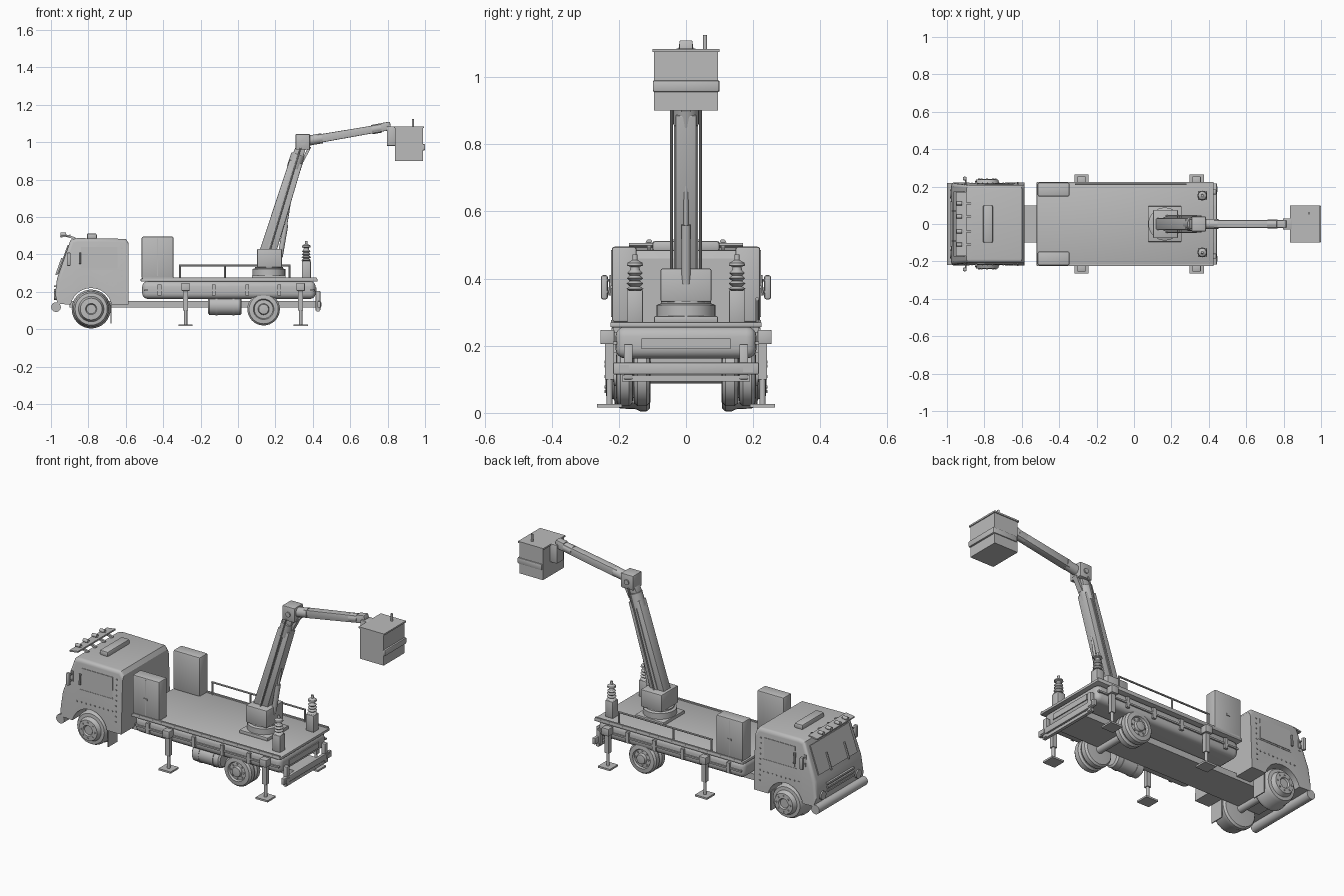
import bpy, bmesh, math
from mathutils import Vector, Matrix

grey = bpy.data.materials.new("plain_grey")
grey.diffuse_color = (0.5, 0.5, 0.5, 1)


def finish(name, bm):
    bmesh.ops.recalc_face_normals(bm, faces=bm.faces[:])
    me = bpy.data.meshes.new(name)
    bm.to_mesh(me)
    bm.free()
    me.materials.append(grey)
    ob = bpy.data.objects.new(name, me)
    bpy.context.collection.objects.link(ob)
    return ob


def box(name, x0, x1, y0, y1, z0, z1, bevel=0, seg=2):
    bm = bmesh.new()
    m = Matrix.Translation(((x0 + x1) / 2, (y0 + y1) / 2, (z0 + z1) / 2)) @ \
        Matrix.Diagonal((x1 - x0, abs(y1 - y0), z1 - z0, 1))
    bmesh.ops.create_cube(bm, size=1, matrix=m)
    if bevel:
        bmesh.ops.bevel(bm, geom=bm.edges[:], offset=bevel, segments=seg, profile=0.5, affect='EDGES')
    return finish(name, bm)


def beam(name, p0, p1, wy, h0, h1=None, bevel=0):
    """Box along a line in an xz plane, tapering from height h0 to h1."""
    p0, p1 = Vector(p0), Vector(p1)
    n = (p1 - p0).normalized().cross(Vector((0, 1, 0)))
    side = Vector((0, wy / 2, 0))
    bm = bmesh.new()
    rings = []
    for p, h in ((p0, h0), (p1, h0 if h1 is None else h1)):
        rings.append([bm.verts.new(p + side * a + n * h / 2 * b)
                      for a, b in ((-1, -1), (1, -1), (1, 1), (-1, 1))])
    a, b = rings
    bm.faces.new(a)
    bm.faces.new(b)
    for i in range(4):
        bm.faces.new((a[i], a[(i + 1) % 4], b[(i + 1) % 4], b[i]))
    if bevel:
        bmesh.ops.bevel(bm, geom=bm.edges[:], offset=bevel, segments=2, profile=0.5, affect='EDGES')
    return finish(name, bm)


def lathe(name, origin, axis, prof, n=24):
    """Turn (radius, distance) points around an axis, with closed ends."""
    rot = Vector((0, 0, 1)).rotation_difference(Vector(axis)).to_matrix()
    bm = bmesh.new()
    rings = [[bm.verts.new(Vector(origin) + rot @ Vector(
        (r * math.cos(2 * math.pi * i / n), r * math.sin(2 * math.pi * i / n), t)))
        for i in range(n)] for r, t in prof]
    for a, b in zip(rings, rings[1:]):
        for i in range(n):
            bm.faces.new((a[i], a[(i + 1) % n], b[(i + 1) % n], b[i]))
    bm.faces.new(rings[0])
    bm.faces.new(rings[-1])
    return finish(name, bm)


def rod(name, p0, p1, r, n=16):
    d = Vector(p1) - Vector(p0)
    return lathe(name, p0, d.normalized(), [(r, 0), (r, d.length)], n)


# Cab: side profile with wheel arch, extruded with a slight inward lean
ax, az, ar = -0.785, 0.108, 0.112
prof = [(-0.965, 0.135), (-0.978, 0.19), (-0.968, 0.27), (-0.895, 0.478), (-0.86, 0.487),
        (-0.60, 0.483), (-0.585, 0.46), (-0.585, 0.132)]
a0 = math.asin((0.132 - az) / ar)
for i in range(15):
    t = a0 + (math.pi - 2 * a0) * i / 14
    prof.append((ax + ar * math.cos(t), az + ar * math.sin(t)))
bm = bmesh.new()
sides = [[bm.verts.new((x, s * (0.222 - 0.04 * (z - 0.13)), z)) for x, z in prof] for s in (-1, 1)]
bm.faces.new(sides[0])
bm.faces.new(sides[1])
for i in range(len(prof)):
    j = (i + 1) % len(prof)
    bm.faces.new((sides[0][i], sides[0][j], sides[1][j], sides[1][i]))
outer = [e for e in bm.edges if all(v.co.z > 0.14 and math.hypot(v.co.x - ax, v.co.z - az) > 0.13
         for v in e.verts) and abs(e.verts[0].co.y - e.verts[1].co.y) < 0.1]
bmesh.ops.bevel(bm, geom=outer, offset=0.025, segments=4, profile=0.5, affect='EDGES', clamp_overlap=True)
finish("cab", bm)

# Cab front: windscreen, wipers, grille, lamps, bumper
beam("windscreen", (-0.962, 0, 0.295), (-0.907, 0, 0.45), 0.35, 0.008)
for y in (-0.09, 0.07):
    beam("wiper", (-0.972, y, 0.29), (-0.94, y, 0.38), 0.006, 0.01)
for z in (0.185, 0.205, 0.225):
    box("grille_bar", -0.984, -0.965, -0.12, 0.12, z, z + 0.01)
rod("front_bumper", (-0.973, -0.22, 0.118), (-0.973, 0.22, 0.118), 0.026)

# Roof: sun visor with lamps and cooling unit
beam("visor", (-0.95, 0, 0.494), (-0.895, 0, 0.502), 0.34, 0.008)
for y in (-0.11, -0.04, 0.04, 0.11):
    beam("visor_bracket", (-0.94, y, 0.507), (-0.87, y, 0.485), 0.012, 0.012)
    rod("roof_lamp", (-0.95, y, 0.507), (-0.92, y, 0.507), 0.01, 12)
box("roof_unit", -0.808, -0.755, -0.1, 0.1, 0.48, 0.512, 0.008)

for s in (-1, 1):
    # Doors with bead trim, handles, mirrors, headlamps
    def plate(name, x0, x1, z0, z1, t=0.003):
        yy = [s * (0.222 - 0.04 * (z - 0.13)) for z in (z0, z1)]
        beam(name, ((x0 + x1) / 2, yy[0], z0), ((x0 + x1) / 2, yy[1], z1), 2 * t, x1 - x0)
    plate("door_window", -0.84, -0.645, 0.325, 0.44)
    plate("door_seam", -0.85, -0.635, 0.316, 0.319, 0.002)
    plate("vent_window", -0.91, -0.895, 0.345, 0.41)
    for i in range(9):
        plate("door_bead", -0.625, -0.618, 0.19 + i * 0.03, 0.196 + i * 0.03, 0.004)
        plate("sill_bead", -0.87 + i * 0.028, -0.864 + i * 0.028, 0.245, 0.251, 0.004)
    rod("grab_handle", (-0.845, s * 0.226, 0.35), (-0.845, s * 0.222, 0.41), 0.006, 10)
    box("mirror", -0.915, -0.895, s * 0.243 - 0.01, s * 0.243 + 0.01, 0.338, 0.41, 0.006)
    for z in (0.36, 0.395):
        rod("mirror_arm", (-0.90, s * 0.205, z), (-0.90, s * 0.243, z), 0.004, 8)
    rod("headlamp", (-0.95, s * 0.16, 0.18), (-0.985, s * 0.16, 0.18), 0.024)

    # Front wheel, stepped outwards to a protruding hub
    lathe("front_wheel", (ax, 0, az), (0, s, 0),
          [(0.06, 0.105), (0.095, 0.108), (0.104, 0.118), (0.104, 0.135), (0.097, 0.15), (0.095, 0.195),
           (0.086, 0.212), (0.068, 0.214), (0.064, 0.222), (0.058, 0.238), (0.03, 0.24), (0.025, 0.232)], 32)
    # Twin rear tyres
    for y, outside in ((0.106, 0), (0.157, 1)):
        p = [(0.05, 0), (0.078, 0.002), (0.087, 0.012), (0.087, 0.038), (0.078, 0.049), (0.055, 0.052)]
        if outside:
            p += [(0.05, 0.042), (0.03, 0.044), (0.026, 0.058), (0.012, 0.06)]
        lathe("rear_tyre", (0.137, s * y, 0.107), (0, s, 0), p, 32)
    for i in range(8):
        t = math.pi * i / 4
        for wx, wz, y, r in ((ax, az, 0.238, 0.044), (0.137, 0.107, 0.20, 0.04)):
            x, z = wx + r * math.cos(t), wz + r * math.sin(t)
            rod("wheel_nut", (x, s * (y - 0.01), z), (x, s * (y + 0.005), z), 0.005, 6)
    box("mud_flap", -0.683, -0.677, s * 0.165 - 0.04, s * 0.165 + 0.04, 0.03, 0.14)

    # Stabiliser legs
    for x in (-0.28, 0.335):
        box("stabiliser_head", x - 0.022, x + 0.022, s * 0.234 - 0.021, s * 0.234 + 0.021, 0.205, 0.247, 0.003)
        box("stabiliser_sleeve", x - 0.013, x + 0.013, s * 0.228 - 0.013, s * 0.228 + 0.013, 0.10, 0.205)
        rod("stabiliser_ram", (x, s * 0.228, 0.02), (x, s * 0.228, 0.11), 0.009)
        box("stabiliser_foot", x - 0.038, x + 0.038, s * 0.228 - 0.037, s * 0.228 + 0.037, 0.016, 0.026)

    # Equipment cabinets with door seams
    box("cabinet", -0.515, -0.345, s * 0.184 - 0.037, s * 0.184 + 0.037, 0.27, 0.495, 0.008)
    box("cabinet_seam", -0.432, -0.428, s * 0.221 - 0.002, s * 0.221 + 0.002, 0.285, 0.485)
    box("cabinet_latch", -0.442, -0.418, s * 0.222 - 0.003, s * 0.222 + 0.003, 0.37, 0.38)

    # Ribbed insulator posts
    box("insulator_base", 0.341, 0.389, s * 0.152 - 0.024, s * 0.152 + 0.024, 0.27, 0.365, 0.003)
    ribs = [(0.018, 0)]
    for i in range(4):
        ribs += [(0.026 - i * 0.001, 0.004 + i * 0.016), (0.015, 0.012 + i * 0.016)]
    ribs += [(0.013, 0.07), (0.024, 0.074), (0.022, 0.082), (0.008, 0.09), (0.007, 0.106)]
    lathe("insulator", (0.365, s * 0.152, 0.365), (0, 0, 1), ribs, 20)

    # Deck edge trim, storage rail and rear uprights
    box("side_rail", -0.5, 0.41, s * 0.212 - 0.006, s * 0.212 + 0.006, 0.203, 0.212)
    for x in (-0.42, -0.13, 0.05, 0.22):
        box("rail_bracket", x - 0.01, x + 0.01, s * 0.214 - 0.007, s * 0.214 + 0.007, 0.18, 0.24)
    box("deck_lip", -0.51, 0.42, s * 0.219 - 0.005, s * 0.219 + 0.005, 0.268, 0.277)
    box("rear_upright", 0.415, 0.44, s * 0.172 - 0.013, s * 0.172 + 0.013, 0.10, 0.205, 0.003)
    box("rear_lamp", 0.44, 0.446, s * 0.185 - 0.015, s * 0.185 + 0.015, 0.122, 0.142)

# Chassis and axles
box("chassis", -0.9, 0.43, -0.1, 0.1, 0.115, 0.15)
for x in (ax, 0.137):
    rod("axle", (x, -0.12, 0.107), (x, 0.12, 0.107), 0.02)

# Platform body and deck
box("platform_body", -0.512, 0.415, -0.21, 0.21, 0.162, 0.257, 0.03, 4)
box("deck", -0.52, 0.425, -0.225, 0.225, 0.255, 0.27, 0.003)
box("tail_panel", 0.412, 0.42, -0.132, 0.132, 0.19, 0.222)
box("rear_bumper", 0.425, 0.443, -0.217, 0.217, 0.115, 0.15, 0.003)
box("rear_step", 0.42, 0.437, -0.19, 0.19, 0.094, 0.111)

# Fuel tank with straps
lathe("fuel_tank", (-0.16, -0.15, 0.125), (1, 0, 0),
      [(0.04, 0), (0.05, 0.008), (0.05, 0.172), (0.04, 0.18)])
for x in (-0.12, -0.03):
    rod("tank_strap", (x, -0.15, 0.125), (x + 0.01, -0.15, 0.125), 0.053, 24)

# Hand rail on one side
rod("hand_rail", (-0.315, 0.212, 0.34), (0.28, 0.212, 0.34), 0.005, 10)
for x in (-0.31, -0.07, 0.275):
    rod("rail_post", (x, 0.212, 0.265), (x, 0.212, 0.34), 0.005, 10)

# Turntable
box("turntable_plate", 0.075, 0.255, -0.095, 0.095, 0.268, 0.288, 0.003)
lathe("turntable", (0.165, 0, 0.286), (0, 0, 1), [(0.088, 0), (0.088, 0.035), (0.075, 0.04), (0.075, 0.047)], 32)
box("turret", 0.102, 0.235, -0.076, 0.076, 0.33, 0.43, 0.006)

# Lower boom, collar and lifting ram
beam("lower_boom", (0.155, 0, 0.40), (0.31, 0, 0.895), 0.062, 0.088, 0.072, 0.004)
beam("boom_rib", (0.165, 0, 0.43), (0.30, 0, 0.865), 0.07, 0.016)
rod("boom_collar", (0.298, 0, 0.86), (0.322, 0, 0.935), 0.038, 24)
beam("boom_neck", (0.318, 0, 0.92), (0.342, 0, 0.99), 0.05, 0.06, 0.05, 0.004)
rod("ram_cylinder", (0.225, 0, 0.385), (0.255, 0, 0.56), 0.014)
rod("ram_rod", (0.255, 0, 0.55), (0.278, 0, 0.69), 0.007)
beam("ram_anchor", (0.278, 0, 0.69), (0.25, 0, 0.70), 0.02, 0.02)
rod("hose", (0.17, 0.043, 0.42), (0.335, 0.043, 0.97), 0.004, 8)
rod("hose", (0.17, -0.043, 0.42), (0.335, -0.043, 0.97), 0.004, 8)

# Knuckle and upper boom
box("knuckle", 0.308, 0.385, -0.04, 0.04, 0.96, 1.043, 0.005)
rod("knuckle_pin", (0.347, -0.046, 1.0), (0.347, 0.046, 1.0), 0.014)
beam("knuckle_stay", (0.385, 0, 0.975), (0.345, 0, 0.90), 0.03, 0.014)
rod("upper_collar", (0.375, 0, 1.008), (0.45, 0, 1.021), 0.027, 24)
beam("upper_boom", (0.43, 0, 1.018), (0.80, 0, 1.082), 0.042, 0.045, 0.04, 0.004)
rod("upper_end_collar", (0.715, 0, 1.067), (0.765, 0, 1.076), 0.025, 24)
beam("boom_tip", (0.765, 0, 1.085), (0.815, 0, 1.093), 0.04, 0.034, None, 0.004)
box("basket_bracket", 0.797, 0.842, -0.03, 0.03, 0.98, 1.085, 0.003)

# Work basket with rim, band and peg
box("basket", 0.84, 0.99, -0.095, 0.095, 0.90, 1.08)
box("basket_rim", 0.835, 0.995, -0.1, 0.1, 1.075, 1.084)
box("basket_band", 0.985, 1.0, -0.099, 0.099, 0.956, 0.99, 0.005)
box("basket_band_side", 0.845, 0.995, 0.09, 0.1, 0.956, 0.99, 0.004)
rod("basket_peg", (0.935, 0.057, 1.08), (0.935, 0.057, 1.125), 0.006, 12)

# Smooth shading with sharp edges kept
for ob in bpy.context.scene.objects:
    ob.select_set(True)
    bpy.context.view_layer.objects.active = ob
bpy.ops.object.shade_smooth_by_angle(angle=math.radians(32))
